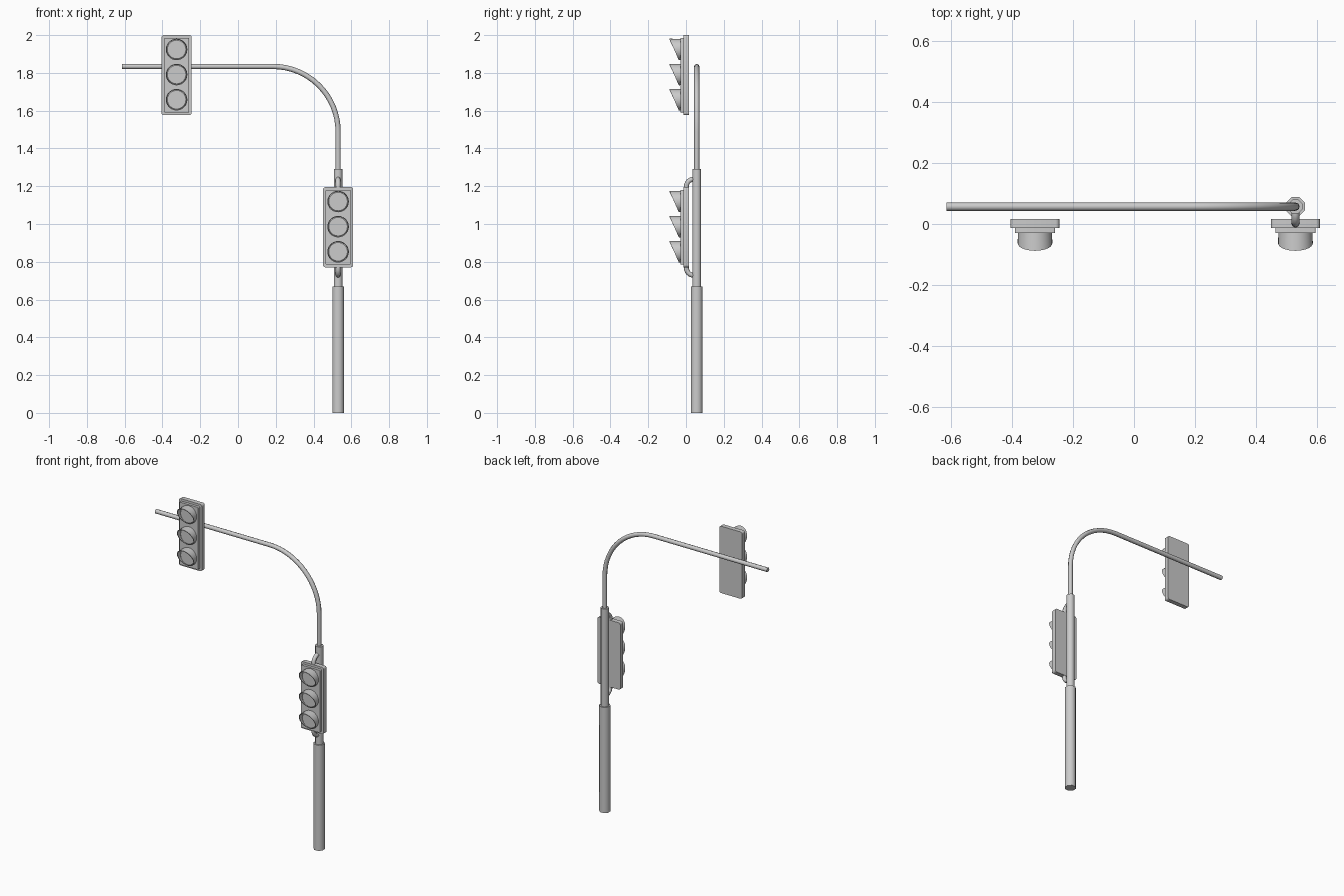
import bpy, bmesh
from math import pi, sin, cos

if "Cube" in bpy.data.objects:
    bpy.data.objects.remove(bpy.data.objects["Cube"])

PX, PY = 0.53, 0.057   # pole axis


def finish(name, bm, angle=None):
    bmesh.ops.recalc_face_normals(bm, faces=bm.faces)
    me = bpy.data.meshes.new(name)
    bm.to_mesh(me)
    bm.free()
    ob = bpy.data.objects.new(name, me)
    bpy.context.collection.objects.link(ob)
    if angle:
        smooth(ob, angle)
    return ob


def smooth(ob, angle):
    bpy.ops.object.select_all(action='DESELECT')
    ob.select_set(True)
    bpy.context.view_layer.objects.active = ob
    bpy.ops.object.shade_smooth_by_angle(angle=angle)


def rings(name, loops, angle=0.9):
    """Closed solid from a list of equal vertex loops, capped at both ends."""
    bm = bmesh.new()
    vs = [[bm.verts.new(p) for p in lp] for lp in loops]
    n = len(vs[0])
    for a, b in zip(vs, vs[1:]):
        for i in range(n):
            j = (i + 1) % n
            bm.faces.new((a[i], a[j], b[j], b[i]))
    bm.faces.new(vs[0])
    bm.faces.new(vs[-1])
    return finish(name, bm, angle)


def pole(name, r, z0, z1):
    r /= cos(pi / 8)
    ang = [pi / 8 + i * pi / 4 for i in range(8)]
    return rings(name, [[(PX + r * cos(a), PY + r * sin(a), z) for a in ang]
                        for z in (z0, z1)])


def tube(name, pts, r):
    """Octagonal tube swept along a path."""
    cu = bpy.data.curves.new(name, 'CURVE')
    cu.dimensions = '3D'
    cu.bevel_depth = r
    cu.bevel_resolution = 2
    cu.use_fill_caps = True
    sp = cu.splines.new('POLY')
    sp.points.add(len(pts) - 1)
    for p, c in zip(sp.points, pts):
        p.co = (*c, 1)
    ob = bpy.data.objects.new(name, cu)
    bpy.context.collection.objects.link(ob)
    bpy.ops.object.select_all(action='DESELECT')
    ob.select_set(True)
    bpy.context.view_layer.objects.active = ob
    bpy.ops.object.convert(target='MESH')
    smooth(bpy.context.view_layer.objects.active, 0.9)


def plate(name, x, z, hw, hh, y0, y1, r):
    """Upright slab with rounded corners."""
    out = []
    for k, (sx, sz) in enumerate(((1, 1), (-1, 1), (-1, -1), (1, -1))):
        for i in range(4):
            a = k * pi / 2 + i * pi / 6
            out.append((x + sx * (hw - r) + r * cos(a), z + sz * (hh - r) + r * sin(a)))
    rings(name, [[(u, y, w) for u, w in out] for y in (y0, y1)], 0.6)


def signal_head(tag, x, z):
    plate(tag + "_back_plate", x, z, 0.08, 0.212, 0.016, -0.013, 0.012)
    plate(tag + "_housing", x, z, 0.066, 0.198, -0.012, -0.03, 0.005)
    ang = [2 * pi * i / 28 for i in range(28)]
    for i, dz in enumerate((0.136, 0.003, -0.13)):
        # hood: obliquely cut tube, longest at the top, with the lens as its floor
        def loop(r, y_top, y_bot):
            return [(x + r * cos(a),
                     y_bot + (y_top - y_bot) * (0.5 + 0.5 * sin(a)),
                     z + dz + r * sin(a)) for a in ang]
        rings(f"{tag}_hood_{i}", [
            loop(0.056, -0.028, -0.028), loop(0.057, -0.088, -0.038),
            loop(0.053, -0.088, -0.038), loop(0.052, -0.032, -0.032)], 0.6)
        rings(f"{tag}_lens_{i}", [loop(0.053, -0.029, -0.029), loop(0.053, -0.038, -0.038),
                                  loop(0.049, -0.041, -0.041)], 0.6)


# Stepped pole
pole("lower_pole", 0.031, 0, 0.67)
pole("middle_pole", 0.023, 0.66, 1.29)

# Curved overhead arm
R, cx, cz = 0.345, PX - 0.345, 1.489
arc = [(cx + R * cos(i * pi / 32), PY, cz + R * sin(i * pi / 32)) for i in range(17)]
tube("arm", [(PX, PY, 1.28)] + arc + [(-0.615, PY, cz + R)], 0.0138)

# Signal heads
signal_head("upper_signal", -0.325, 1.788)
signal_head("lower_signal", PX, 0.983)

# Brackets holding the lower head to the pole
for name, s in (("top_bracket", 1), ("bottom_bracket", -1)):
    bend = [(PX, 0.042 - 0.04 * cos(i * pi / 12), 0.983 + s * (0.215 + 0.04 * sin(i * pi / 12)))
            for i in range(7)]
    tube(name, [(PX, 0.002, 0.983 + s * 0.19)] + bend + [(PX, PY, 0.983 + s * 0.255)], 0.013)
